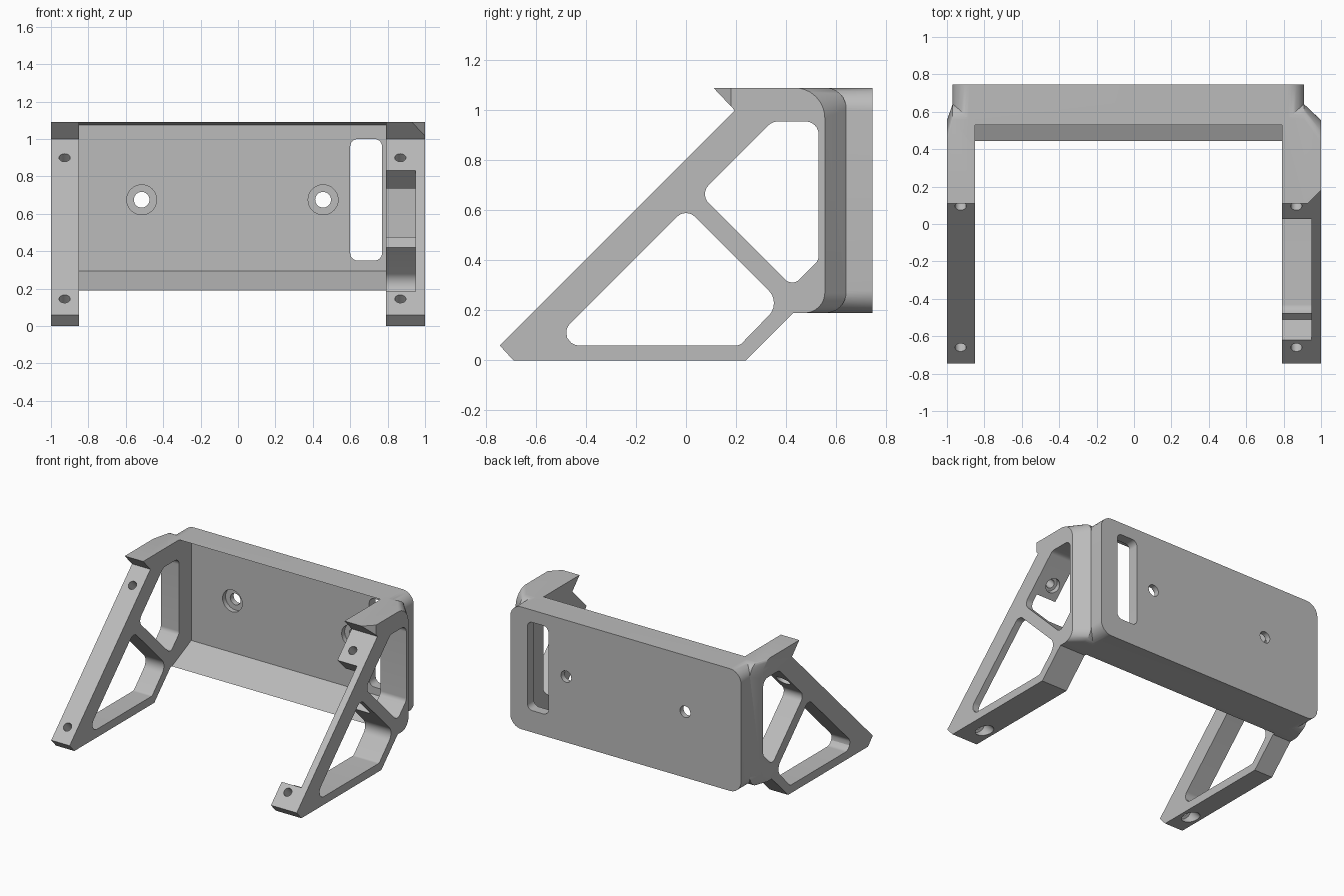
import bpy, bmesh, math
from mathutils import Vector

cube = bpy.data.objects.get("Cube")
if cube:
    bpy.data.objects.remove(cube)

grey = bpy.data.materials.new("plain grey")
grey.use_nodes = True
COLOUR = (0.5, 0.5, 0.5, 1)
grey.diffuse_color = COLOUR
grey.node_tree.nodes["Principled BSDF"].inputs["Base Color"].default_value = COLOUR


def rounded(points, segs=8):
    """Round the corners of a profile; each point is (a, b) or (a, b, radius)."""
    out = []
    for i, p in enumerate(points):
        c = Vector(p[:2])
        if len(p) < 3:
            out.append(c)
            continue
        d1 = (Vector(points[i - 1][:2]) - c).normalized()
        d2 = (Vector(points[(i + 1) % len(points)][:2]) - c).normalized()
        half = d1.angle(d2) / 2
        r = p[2]
        centre = c + (d1 + d2).normalized() * r / math.sin(half)
        start = c + d1 * r / math.tan(half) - centre
        end = c + d2 * r / math.tan(half) - centre
        for s in range(segs + 1):
            out.append(centre + start.lerp(end, s / segs).normalized() * r)
    return out


def finish(name, bm):
    bmesh.ops.recalc_face_normals(bm, faces=bm.faces[:])
    me = bpy.data.meshes.new(name)
    bm.to_mesh(me)
    bm.free()
    me.materials.append(grey)
    ob = bpy.data.objects.new(name, me)
    bpy.context.collection.objects.link(ob)
    return ob


def loft(name, axis, sections):
    """Skin a row of (position, profile) sections along an axis."""
    bm = bmesh.new()
    place = {"X": lambda t, p: (t, p[0], p[1]),
             "Y": lambda t, p: (p[0], t, p[1]),
             "Z": lambda t, p: (p[0], p[1], t)}[axis]
    rings = [[bm.verts.new(place(t, p)) for p in prof] for t, prof in sections]
    for a, b in zip(rings, rings[1:]):
        for i in range(len(a)):
            bm.faces.new((a[i - 1], a[i], b[i], b[i - 1]))
    bm.faces.new(rings[0])
    bm.faces.new(rings[-1])
    return finish(name, bm)


def prism(name, axis, lo, hi, points):
    prof = rounded(points)
    return loft(name, axis, [(lo, prof), (hi, prof)])


def drill(name, start, direction, length, radius):
    d = Vector(direction).normalized()
    bm = bmesh.new()
    bmesh.ops.create_cone(bm, cap_ends=True, segments=32, radius1=radius,
                          radius2=radius, depth=length)
    bm.transform(d.to_track_quat("Z", "Y").to_matrix().to_4x4())
    bmesh.ops.translate(bm, verts=bm.verts[:], vec=Vector(start) + d * length / 2)
    return finish(name, bm)


def combine(target, other, operation):
    mod = target.modifiers.new("join", "BOOLEAN")
    mod.operation = operation
    mod.solver = "EXACT"
    mod.object = other
    bpy.context.view_layer.objects.active = target
    bpy.ops.object.modifier_apply(modifier=mod.name)
    bpy.data.objects.remove(other)


def leg_profile(rear, r_low, r_top):
    return rounded([(-.745, .06), (-.69, 0), (.24, 0), (.43, .19), (rear, .19, r_low),
                    (rear, 1.09, r_top), (.11, 1.09), (.195, 1.0)])


def leg(name, inner, neck, outer):
    """Side frame whose outer rear edge tapers in to the back box."""
    wide = leg_profile(.64, .08, .08)
    return loft(name, "X", [(inner, wide), (neck, wide),
                            (outer, leg_profile(.555, .08, .12))])


def slanted(u0, u1, v0, v1):
    """Rectangle turned to lie along the sloping front rail."""
    return [((u - v) / 2, (u + v) / 2)
            for u, v in ((u0, v0), (u1, v0), (u1, v1), (u0, v1))]


# Back box, hollowed from the front with a sloping floor
bracket = prism("bracket", "Y", .445, .745, [(-.97, .19, .09), (.91, .19, .09),
                                            (.91, 1.09, .09), (-.97, 1.09, .09)])

# Side frames
combine(bracket, leg("left_frame", .79, .91, 1), "UNION")
combine(bracket, leg("right_frame", -.85, -.97, -1), "UNION")

cutters = [
    prism("recess", "X", -.85, .79, [(.40, .169), (.67, .295), (.67, 1.075),
                                     (.51, 1.092), (.40, 1.104)]),
    # Truss windows through both frames
    prism("lower_window", "X", -1.2, 1.2, [(-.55, .06, .05), (.215, .06, .03),
                                           (.38, .23, .07), (0, .61, .05)]),
    prism("upper_window", "X", -1.2, 1.2, [(.055, .665, .05), (.425, .295, .04),
                                           (.53, .40, .04), (.53, .955, .05),
                                           (.345, .955, .05)]),
    # Pocket inside one frame, leaving a thin outer wall and two tabs
    prism("rail_pocket", "X", .7, .95, slanted(-.435, .86, .585, .95)),
    prism("brace_pocket", "X", .7, .95, slanted(.58, .75, .23, .65)),
    prism("tip_cut", "Z", 1.0, 1.2, [(.92, .10), (1.02, .10), (1.02, .20)]),
    # Cable slot in the back
    prism("slot", "Y", .6, .9, [(.6, .35, .04), (.77, .35, .04),
                                (.77, 1.0, .04), (.6, 1.0, .04)]),
]

# Counterbored mounting holes in the back
for x in (-.515, .455):
    cutters.append(drill("back_hole", (x, .6, .675), (0, 1, 0), .3, .042))
    cutters.append(drill("back_counterbore", (x, .6, .675), (0, 1, 0), .105, .08))

# Slanted screw holes in the rails, widened behind
AXIS = Vector((0, 1, -1)).normalized()
for x in (-.927, .868):
    for y in (-.66, .095):
        face = Vector((x, y, y + .805))
        cutters.append(drill("screw_hole", face - AXIS * .05, AXIS, .3, .03))
        cutters.append(drill("screw_counterbore", face + AXIS * .1, AXIS, .16, .052))

for c in cutters:
    combine(bracket, c, "DIFFERENCE")

bpy.ops.object.select_all(action="DESELECT")
bracket.select_set(True)
bpy.context.view_layer.objects.active = bracket
bpy.ops.object.shade_smooth_by_angle(angle=math.radians(30))
